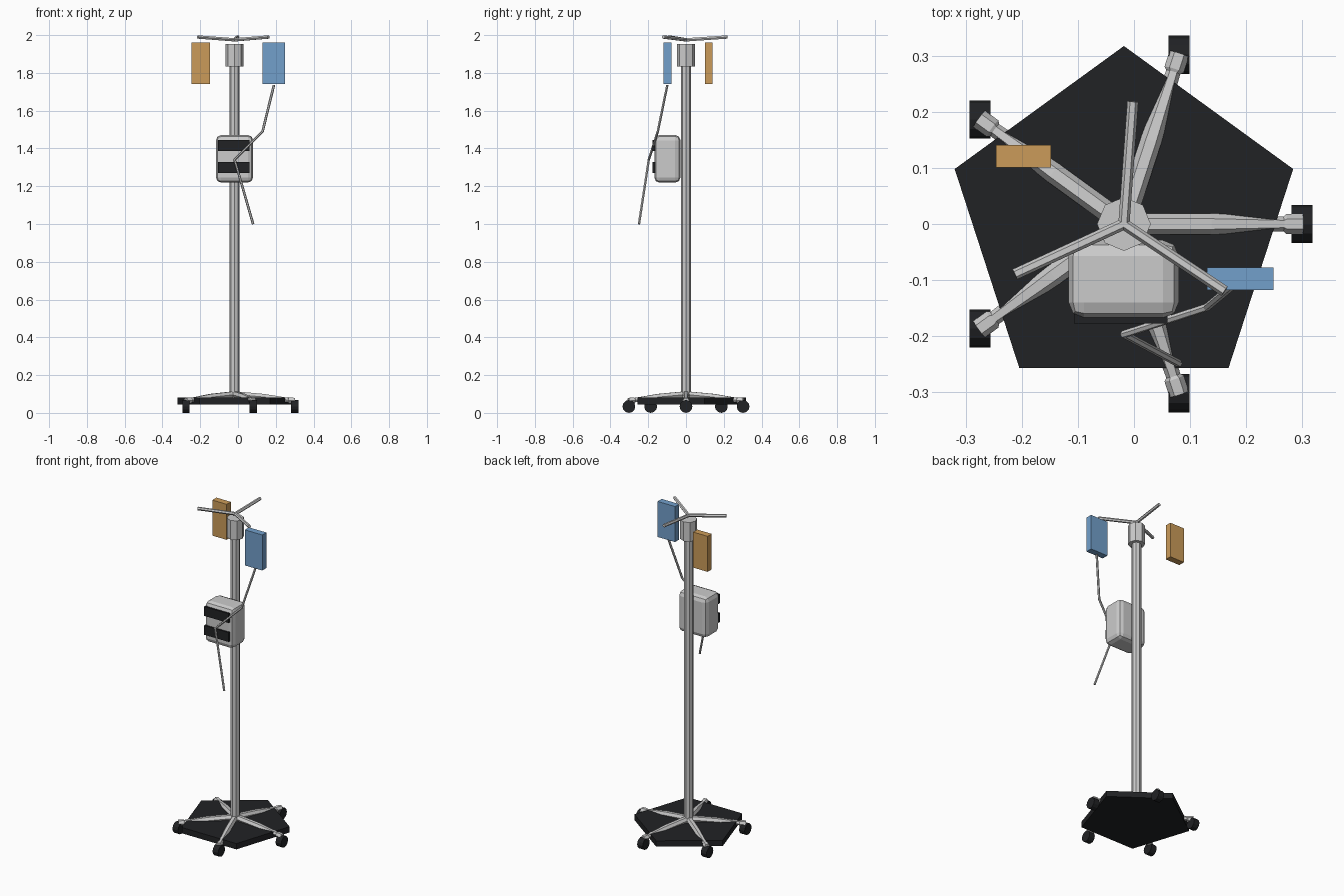
import bpy, bmesh
from math import cos, sin, pi, tau
from mathutils import Vector

if "Cube" in bpy.data.objects:
    bpy.data.objects.remove(bpy.data.objects["Cube"])

CX = -0.018  # pole axis


def material(name, rgb):
    m = bpy.data.materials.new(name)
    m.diffuse_color = (*rgb, 1)
    m.use_nodes = True
    m.node_tree.nodes["Principled BSDF"].inputs["Base Color"].default_value = m.diffuse_color
    return m


BLACK = material("black", (0.015, 0.016, 0.018))
GOLD = material("amber", (0.6, 0.33, 0.1))
BLUE = material("blue", (0.17, 0.35, 0.6))


def finish(name, bm, mat=None):
    bmesh.ops.recalc_face_normals(bm, faces=bm.faces)
    me = bpy.data.meshes.new(name)
    bm.to_mesh(me)
    bm.free()
    ob = bpy.data.objects.new(name, me)
    bpy.context.collection.objects.link(ob)
    if mat:
        me.materials.append(mat)
    return ob


def tube(name, points, radii, sides=8, mat=None, turn=0.0):
    """Flat-sided tube along a path, with mitred bends and closed ends."""
    pts = [Vector(p) for p in points]
    bm = bmesh.new()
    rings = []
    for i, p in enumerate(pts):
        d = (pts[min(i + 1, len(pts) - 1)] - pts[max(i - 1, 0)]).normalized()
        ref = Vector((0, 0, 1)) if abs(d.z) < 0.8 else Vector((0, 1, 0))
        u = d.cross(ref).normalized()
        v = u.cross(d)
        rings.append([bm.verts.new(p + radii[i] * (u * cos(a) + v * sin(a)))
                      for a in (turn + tau * k / sides for k in range(sides))])
    for r, s in zip(rings, rings[1:]):
        for k in range(sides):
            n = (k + 1) % sides
            bm.faces.new((r[k], r[n], s[n], s[k]))
    bm.faces.new(rings[0])
    bm.faces.new(rings[-1])
    return finish(name, bm, mat)


def box(name, lo, hi, mat=None, bevel=0):
    lo, hi = Vector(lo), Vector(hi)
    bm = bmesh.new()
    bmesh.ops.create_cube(bm, size=1)
    for v in bm.verts:
        v.co = (lo + hi) / 2 + v.co * (hi - lo)
    ob = finish(name, bm, mat)
    if bevel:
        m = ob.modifiers.new("bevel", 'BEVEL')
        m.width = bevel
        m.segments = 2
    return ob


# Pentagonal base plate
tube("base_plate", [(CX, 0, 0.045), (CX, 0, 0.081)], [0.318] * 2, 5, BLACK, pi / 2)

# Five legs with castors
for i in range(5):
    a = tau * i / 5

    def at(r, z):
        return (CX + r * cos(a), r * sin(a), z)
    tube(f"leg_{i}", [at(0, 0.098), at(0.155, 0.084), at(0.285, 0.068),
                      at(0.29, 0.066), at(0.32, 0.064)],
         [0.019, 0.019, 0.013, 0.018, 0.018], 6)
    x, y, _ = at(0.318, 0)
    tube(f"wheel_{i}", [(x - 0.019, y, 0.034), (x + 0.019, y, 0.034)],
         [0.034] * 2, 12, BLACK)

# Pole and collar
tube("pole", [(CX, 0, 0.08), (CX, 0, 1.9)], [0.027] * 2, 8)
tube("collar", [(CX, 0, 1.833), (CX, 0, 1.952)], [0.048] * 2, 8)

# Bag hooks
for i, (x, y) in enumerate([(-0.213, -0.09), (0.162, -0.12), (-0.002, 0.219)]):
    tube(f"hook_{i}", [(CX, 0, 1.975), (x, y, 1.99)], [0.01] * 2, 6)

# Fluid bags
box("amber_bag", (-0.247, 0.101, 1.74), (-0.148, 0.141, 1.96), GOLD)
box("blue_bag", (0.13, -0.118, 1.74), (0.249, -0.078, 1.96), BLUE)

# Drip line
tube("drip_line", [(0.19, -0.099, 1.735), (0.13, -0.149, 1.49),
                   (-0.018, -0.197, 1.34), (0.08, -0.249, 1.0)], [0.007] * 4, 6)

# Pump with two dark panels
box("pump_body", (-0.117, -0.168, 1.219), (0.08, -0.029, 1.471), bevel=0.028)
for i, z in enumerate((1.27, 1.387)):
    box(f"pump_panel_{i}", (-0.107, -0.178, z), (0.06, -0.16, z + 0.058), BLACK)
